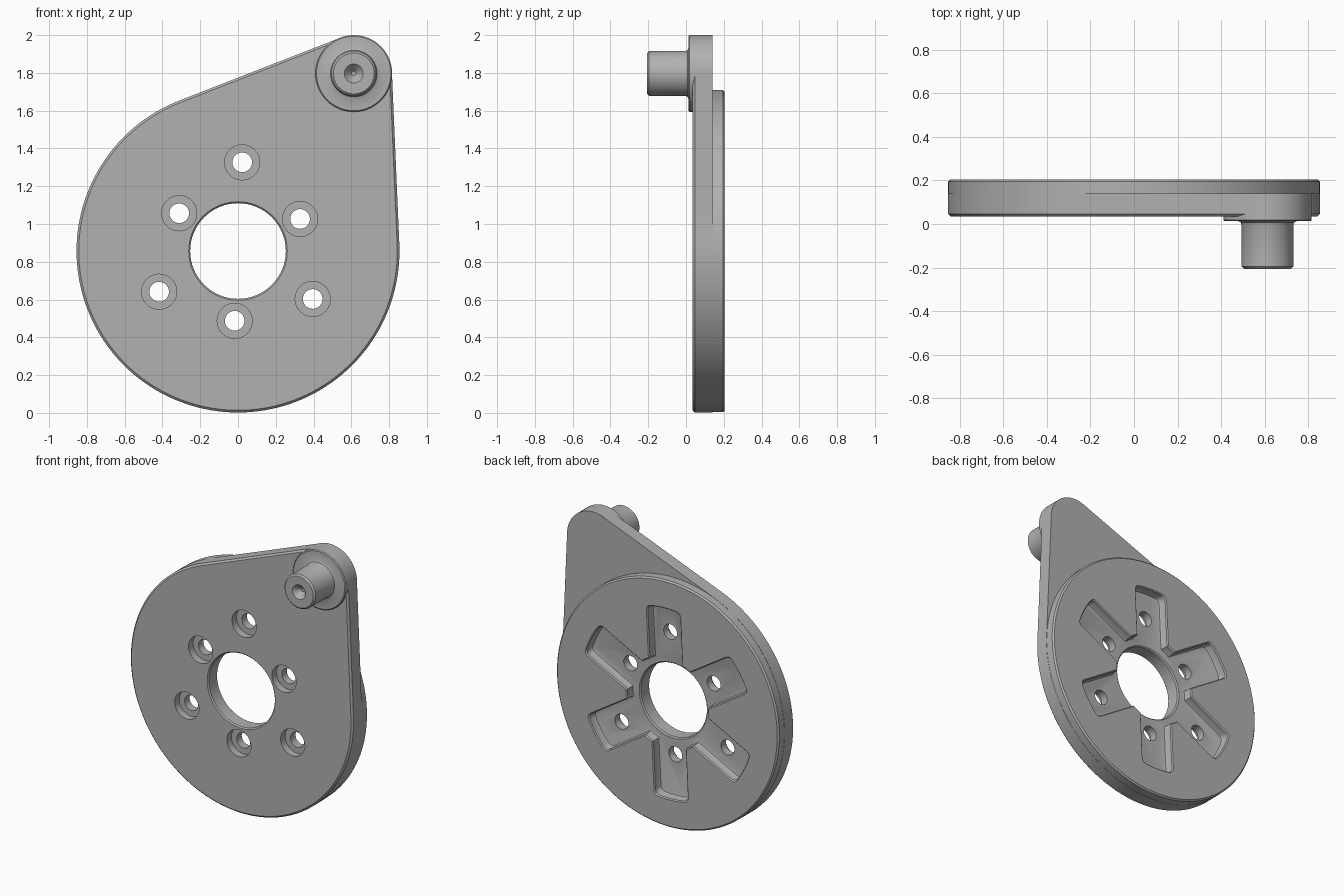
import bpy, bmesh, math
from math import sin, cos, pi, radians, hypot, atan2, acos, asin, sqrt

if "Cube" in bpy.data.objects:
    bpy.data.objects.remove(bpy.data.objects["Cube"])

C = (0.0, 0.857)        # disc centre (x, z)
P = (0.613, 1.797)      # pin centre (x, z)
R_DISC, R_EAR = 0.855, 0.202

grey = bpy.data.materials.new("plain_grey")
grey.diffuse_color = (0.44, 0.44, 0.44, 1)
grey.use_nodes = True
grey.node_tree.nodes["Principled BSDF"].inputs["Base Color"].default_value = grey.diffuse_color


def loft(name, sections):
    """Closed solid through equal-length (outline, y) sections."""
    bm = bmesh.new()
    rings = [[bm.verts.new((x, y, z)) for x, z in pts] for pts, y in sections]
    n = len(rings[0])
    for a, b in zip(rings, rings[1:]):
        for i in range(n):
            j = (i + 1) % n
            bm.faces.new((a[i], a[j], b[j], b[i]))
    bm.faces.new(rings[0])
    bm.faces.new(rings[-1][::-1])
    bmesh.ops.recalc_face_normals(bm, faces=bm.faces[:])
    me = bpy.data.meshes.new(name)
    bm.to_mesh(me)
    bm.free()
    me.materials.append(grey)
    ob = bpy.data.objects.new(name, me)
    bpy.context.collection.objects.link(ob)
    return ob


def arc(c, r, a0, a1, n):
    return [(c[0] + r * cos(a0 + (a1 - a0) * i / n),
             c[1] + r * sin(a0 + (a1 - a0) * i / n)) for i in range(n + 1)]


def lathe(name, c, profile, n=64):
    return loft(name, [(arc(c, r, 0, 2 * pi, n)[:-1], y) for r, y in profile])


def teardrop(d):
    """Two circles joined by their outer tangents, grown by d."""
    dx, dz = P[0] - C[0], P[1] - C[1]
    base, spread = atan2(dz, dx), acos((R_DISC - R_EAR) / hypot(dx, dz))
    lo, hi = base - spread, base + spread
    return arc(P, R_EAR + d, lo, hi, 32) + arc(C, R_DISC + d, hi, lo + 2 * pi, 110)


def star(d):
    """Six slots radiating from a round recess, grown by d."""
    w, ro, ri, rc = 0.125 + d, 0.655 + d, 0.31 + d, 0.035
    pts = []
    for k in range(6):
        a = radians(27.3 + 60 * k)
        cx = sqrt((ro - rc) ** 2 - (w - rc) ** 2)
        t = asin((w - rc) / (ro - rc))
        half = [(sqrt(ri * ri - w * w), -w)]
        half += arc((cx, -w + rc), rc, -pi / 2, -t, 5)
        half += arc((0, 0), ro, -t, 0, 4)[1:-1]
        local = half + [(ro, 0)] + [(x, -z) for x, z in reversed(half)]
        s = asin(w / ri)
        local += arc((0, 0), ri, s, pi / 3 - s, 4)[1:-1]
        pts += [(C[0] + x * cos(a) - z * sin(a), C[1] + x * sin(a) + z * cos(a))
                for x, z in local]
    return pts


def combine(target, other, op):
    m = target.modifiers.new(op, 'BOOLEAN')
    m.operation, m.solver, m.object = op, 'EXACT', other
    bpy.context.view_layer.objects.active = target
    bpy.ops.object.modifier_apply(modifier=m.name)
    bpy.data.objects.remove(other)


# teardrop plate with chamfered front edge
body = loft("crank_plate", [(teardrop(-0.012), 0.035), (teardrop(0), 0.047),
                            (teardrop(0), 0.14)])

# raised round disc on the back
combine(body, lathe("back_disc", C, [(0.8535, 0.10), (0.8535, 0.195),
                                     (0.8435, 0.205)], 142), 'UNION')

# pin with its round pad and centre dimple
combine(body, lathe("crank_pin", P, [
    (0.012, -0.165), (0.05, -0.206), (0.108, -0.206), (0.119, -0.195),
    (0.119, -0.003), (0.123, 0.007), (0.134, 0.013), (0.197, 0.013),
    (0.203, 0.019), (0.203, 0.139)]), 'UNION')

# star-shaped pocket in the back
combine(body, loft("star_pocket", [(star(-0.012), 0.14), (star(-0.004), 0.143),
                                   (star(0), 0.152), (star(0), 0.198),
                                   (star(0.022), 0.22)]), 'DIFFERENCE')

# centre bore, chamfered at both ends
combine(body, lathe("centre_bore", C, [
    (0.276, 0.02), (0.253, 0.043), (0.253, 0.132), (0.281, 0.16)]), 'DIFFERENCE')

# six counterbored screw holes on alternating radii
for k in range(6):
    a, r = radians(27.3 + 60 * k), (0.37, 0.47)[k % 2]
    c = (C[0] + r * cos(a), C[1] + r * sin(a))
    combine(body, lathe("screw_hole", c, [
        (0.093, 0.0), (0.093, 0.085), (0.052, 0.085), (0.052, 0.18)], 40), 'DIFFERENCE')

bpy.ops.object.select_all(action='DESELECT')
body.select_set(True)
bpy.context.view_layer.objects.active = body
bpy.ops.object.shade_smooth_by_angle(angle=radians(30))
